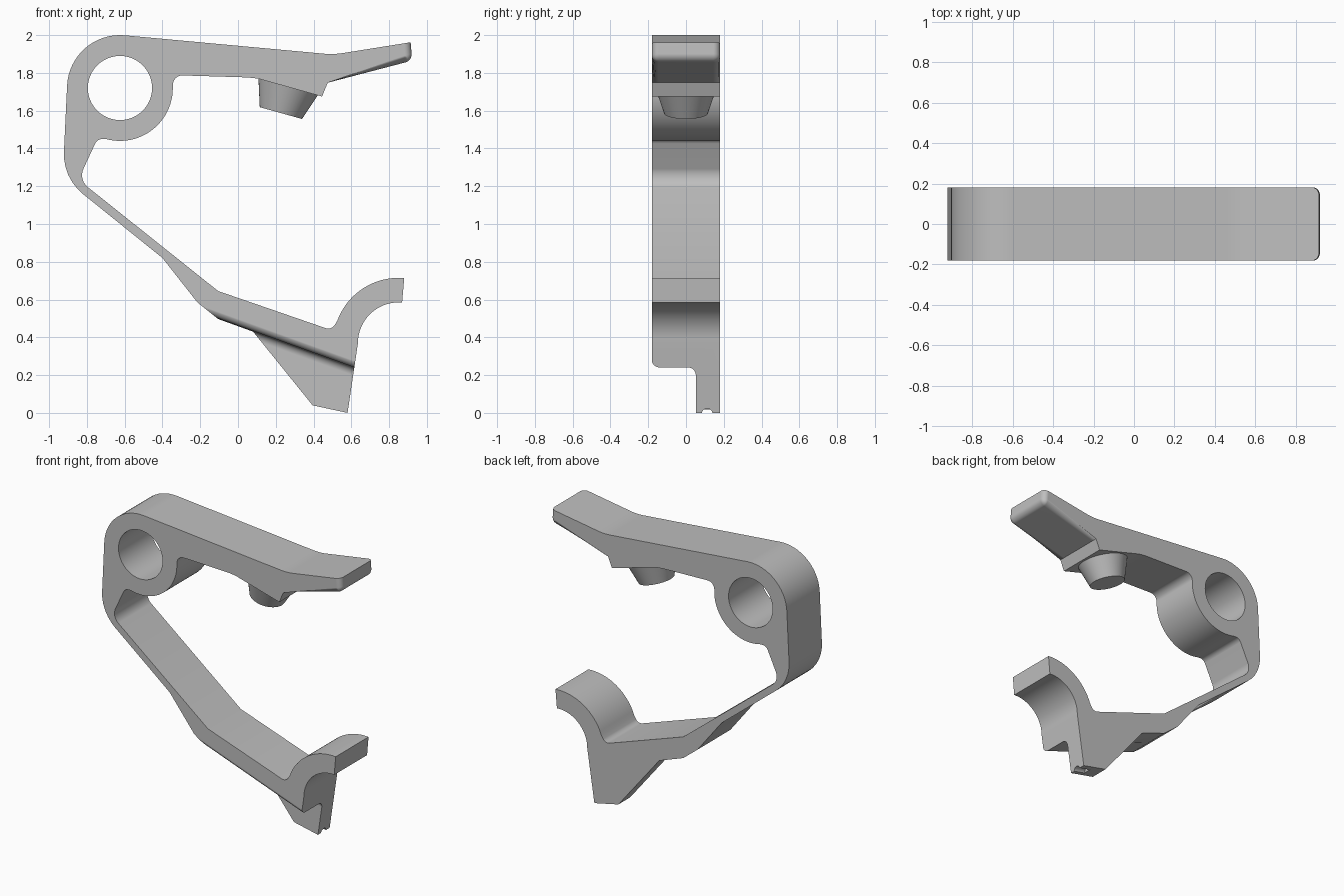
import bpy, bmesh
from math import radians, cos, sin
from mathutils import Vector, Matrix

HALF = 0.181  # half the width of the clip

if "Cube" in bpy.data.objects:
    bpy.data.objects.remove(bpy.data.objects["Cube"])

grey = bpy.data.materials.new("plain_grey")
grey.use_nodes = True
grey.diffuse_color = (0.52, 0.52, 0.52, 1)
grey.node_tree.nodes["Principled BSDF"].inputs["Base Color"].default_value = grey.diffuse_color


def arc(cx, cz, r, a0, a1, n=16):
    angles = [radians(a0 + (a1 - a0) * i / n) for i in range(n + 1)]
    return [(cx + r * cos(a), cz + r * sin(a), 0) for a in angles]


def rounded(corners, steps=6):
    """Turn (x, z, radius) corners into an outline with filleted corners."""
    out = []
    for i, (x, z, r) in enumerate(corners):
        p = Vector((x, z))
        if not r:
            out.append(p)
            continue
        a = (Vector(corners[i - 1][:2]) - p).normalized()
        b = (Vector(corners[(i + 1) % len(corners)][:2]) - p).normalized()
        half = a.angle(b) / 2
        centre = p + (a + b).normalized() * r / sin(half)
        reach = r * cos(half) / sin(half)
        start, end = p + a * reach - centre, p + b * reach - centre
        for k in range(steps + 1):
            t = k / steps
            out.append(centre + (start * (1 - t) + end * t).normalized() * r)
    return out


def make_object(name, bm):
    bmesh.ops.recalc_face_normals(bm, faces=bm.faces)
    mesh = bpy.data.meshes.new(name)
    bm.to_mesh(mesh)
    bm.free()
    mesh.materials.append(grey)
    obj = bpy.data.objects.new(name, mesh)
    bpy.context.collection.objects.link(obj)
    return obj


def prism(name, points, vector):
    """Closed solid swept from a flat outline along a vector."""
    bm = bmesh.new()
    near = [bm.verts.new(p) for p in points]
    far = [bm.verts.new(Vector(p) + Vector(vector)) for p in points]
    bm.faces.new(near)
    bm.faces.new(far[::-1])
    for i in range(len(near)):
        bm.faces.new((near[i - 1], far[i - 1], far[i], near[i]))
    return make_object(name, bm)


def cone(name, centre, axis, r1, r2, length):
    bm = bmesh.new()
    turn = Vector(axis).to_track_quat("Z", "Y").to_matrix().to_4x4()
    bmesh.ops.create_cone(bm, cap_ends=True, segments=48, radius1=r1, radius2=r2,
                          depth=length, matrix=Matrix.Translation(centre) @ turn)
    return make_object(name, bm)


def finish(obj):
    bpy.ops.object.select_all(action="DESELECT")
    obj.select_set(True)
    bpy.context.view_layer.objects.active = obj
    bpy.ops.object.shade_smooth_by_angle(angle=radians(32))
    mod = obj.modifiers.new("even_normals", "WEIGHTED_NORMAL")
    mod.keep_sharp = True


def cut(obj, cutter):
    mod = obj.modifiers.new("cut", "BOOLEAN")
    mod.operation, mod.solver, mod.object = "DIFFERENCE", "EXACT", cutter
    bpy.context.view_layer.update()
    bpy.context.view_layer.objects.active = obj
    bpy.ops.object.modifier_apply(modifier=mod.name)
    bpy.data.objects.remove(cutter)


# Side outline: upper arm, hinge boss, spring strip, hook and tab
tip, tip_low, tip_root = (0.914, 1.962), (0.922, 1.865), (0.475, 1.748)
outline = arc(-0.625, 1.72, 0.28, 177, 85)
outline += [(0.505, 1.897, 0.4), (*tip, 0), (*tip_low, 0), (*tip_root, 0),
            (0.445, 1.675, 0), (0.105, 1.77, 0), (0.05, 1.776, 0), (-0.345, 1.788, 0.05)]
outline += arc(-0.625, 1.72, 0.28, 0, -105, 24)
outline += [(-0.745, 1.45, 0.04), (-0.845, 1.235, 0.08), (-0.105, 0.645, 0), (0.495, 0.438, 0.04)]
outline += arc(0.85, 0.37, 0.345, 160, 85)
outline += arc(0.85, 0.37, 0.215, 85, 180)
outline += [(0.58, 0, 0), (0.395, 0.04, 0), (0.08, 0.43, 0), (-0.105, 0.497, 0),
            (-0.215, 0.585, 0), (-0.4, 0.82, 0), (-0.928, 1.245, 0.27)]
body = prism("clip_body", [(p.x, -HALF, p.y) for p in rounded(outline)], (0, 2 * HALF, 0))

# Hinge hole
cut(body, cone("hinge_cutter", (-0.625, 0, 1.72), (0, 1, 0), 0.17, 0.17, 1))

# Clear the space beside the tab, leaving a rounded lower edge and a filleted tab root
along = Vector((0.715, 0, -0.257)).normalized()
up = Vector((-along.z, 0, along.x))
start = Vector((-0.105, 0, 0.5)) - along * 0.15
section = [(-0.3, -0.7, 0), (-0.3, 0.042, 0)]
section += arc(-HALF + 0.041, 0.042, 0.042, 180, 270, 8)
section += arc(0.01, -0.042, 0.042, 90, 0, 8) + [(0.052, -0.7, 0)]
points = [start + Vector((0, y, 0)) + up * w for y, w, _ in section]
cut(body, prism("side_cutter", points, along * 1.2))

# Small groove in the foot of the tab
cut(body, cone("groove_cutter", (0.56, 0.112, 0.0), (0.185, 0, -0.04), 0.028, 0.028, 0.14))


# Soft edges under the thumb tip
def on_tip(edge):
    ends = [Vector((v.co.x, v.co.z)) for v in edge.verts]
    at = [[(e - Vector(p)).length < 0.002 for e in ends] for p in (tip, tip_low, tip_root)]
    return any(at[1]) and all(any(flags) for flags in zip(*at))


bm = bmesh.new()
bm.from_mesh(body.data)
bmesh.ops.bevel(bm, geom=[e for e in bm.edges if on_tip(e)], offset=0.036,
                segments=5, profile=0.5, affect="EDGES")
bm.to_mesh(body.data)
bm.free()
finish(body)

# Tapered peg under the arm
down = Vector((-0.269, 0, -0.963))
base, end = Vector((0.27, 0, 1.745)), Vector((0.228, 0, 1.587))
peg = cone("peg", (base + end) / 2, down, 0.17, 0.116, (end - base).length)
finish(peg)
